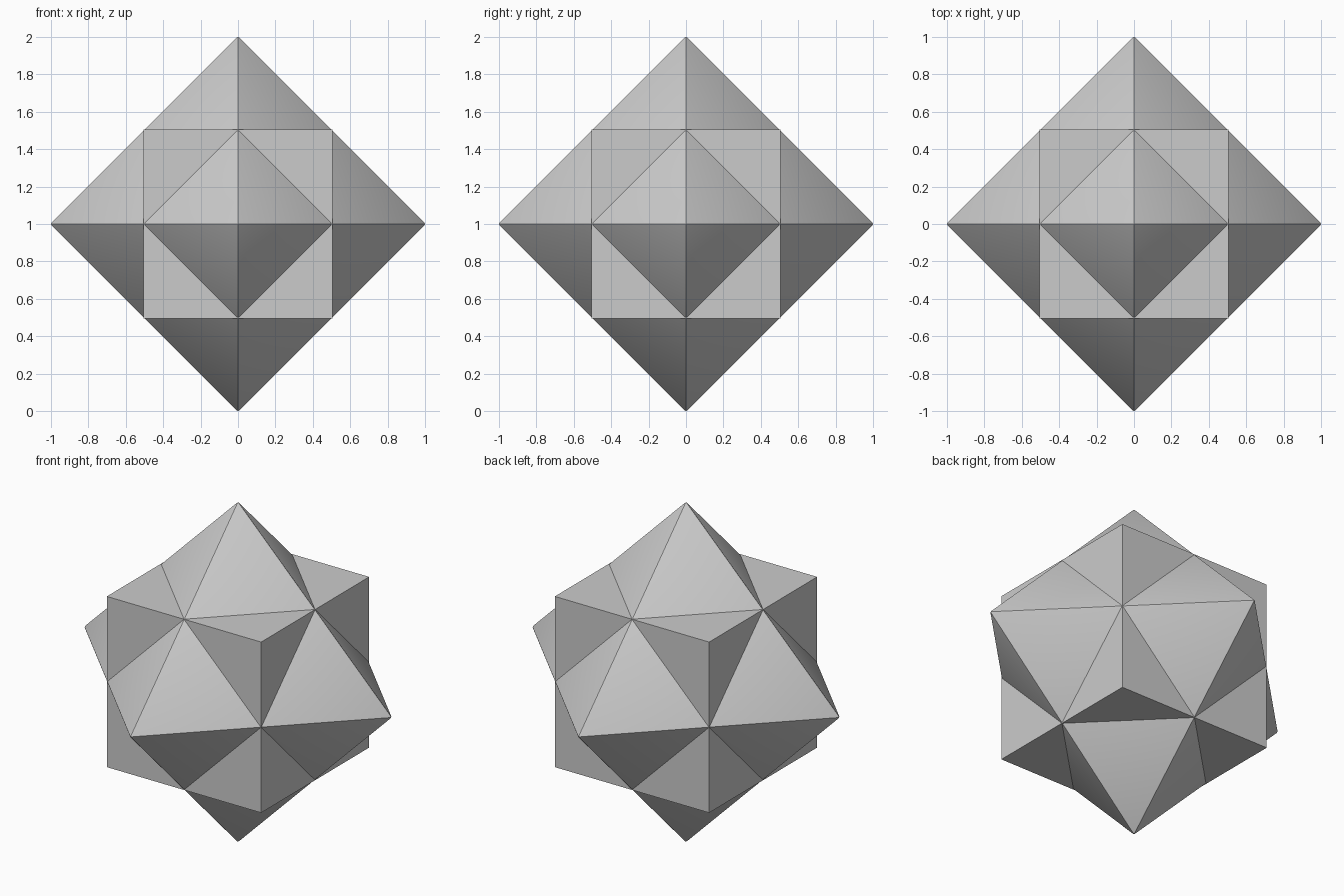
import bpy, bmesh
from mathutils import Vector

if "Cube" in bpy.data.objects:
    bpy.data.objects.remove(bpy.data.objects["Cube"])

CENTRE = Vector((0, 0, 1))


def add_object(name, bm):
    mesh = bpy.data.meshes.new(name)
    bm.to_mesh(mesh)
    bm.free()
    obj = bpy.data.objects.new(name, mesh)
    obj.location = CENTRE
    bpy.context.collection.objects.link(obj)
    return obj


# Cube: sharp flat-sided block
bm = bmesh.new()
bmesh.ops.create_cube(bm, size=1.008)
add_object("cube", bm)

# Octahedron: hull of six axis points, edges very slightly softened
bm = bmesh.new()
for axis in range(3):
    for sign in (-1, 1):
        tip = Vector((0, 0, 0))
        tip[axis] = sign
        bm.verts.new(tip)
bmesh.ops.convex_hull(bm, input=bm.verts[:])
bmesh.ops.bevel(bm, geom=bm.edges[:], offset=0.007, segments=2,
                profile=0.5, affect='EDGES')
# Restore the full 2 unit span after softening the tips
reach = max(v.co.z for v in bm.verts)
bmesh.ops.scale(bm, vec=Vector((1, 1, 1)) / reach, verts=bm.verts[:])
bmesh.ops.recalc_face_normals(bm, faces=bm.faces[:])
octahedron = add_object("octahedron", bm)

# Smooth shading across the softened edges
bpy.context.view_layer.objects.active = octahedron
octahedron.select_set(True)
bpy.ops.object.shade_smooth_by_angle()
